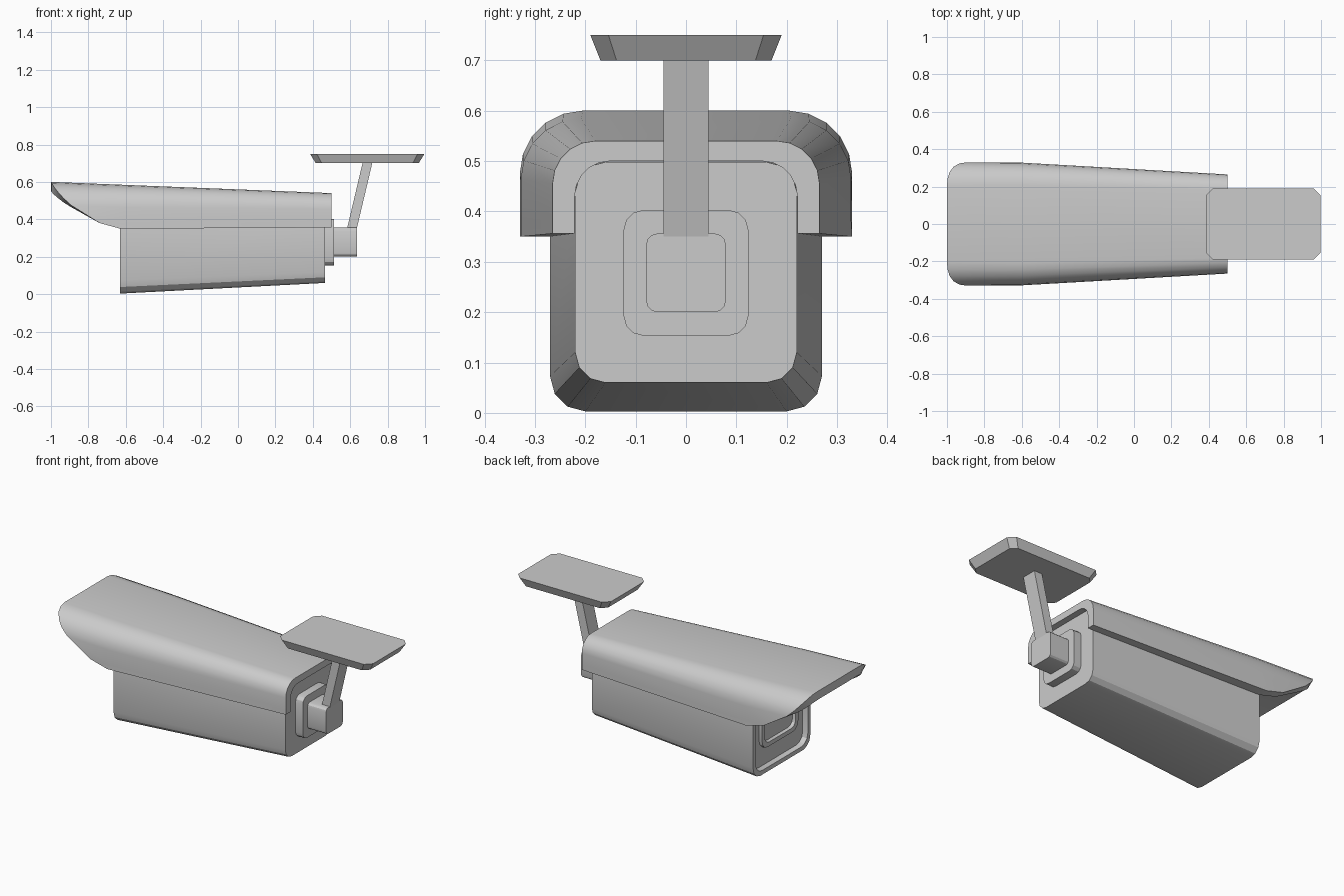
import bpy, bmesh, math

if "Cube" in bpy.data.objects:
    bpy.data.objects.remove(bpy.data.objects["Cube"])


def finish(name, bm):
    bmesh.ops.recalc_face_normals(bm, faces=bm.faces)
    me = bpy.data.meshes.new(name)
    bm.to_mesh(me)
    bm.free()
    ob = bpy.data.objects.new(name, me)
    bpy.context.collection.objects.link(ob)
    bpy.ops.object.select_all(action='DESELECT')
    ob.select_set(True)
    bpy.context.view_layer.objects.active = ob
    bpy.ops.object.shade_smooth_by_angle(angle=math.radians(28))
    return ob


def loft(name, loops, strip_caps=False):
    """Skin closed loops; cap ends with one face, or a strip across a thin U."""
    bm = bmesh.new()
    rings = [[bm.verts.new(p) for p in lp] for lp in loops]
    n = len(rings[0])
    for a, b in zip(rings, rings[1:]):
        for i in range(n):
            j = (i + 1) % n
            bm.faces.new((a[i], a[j], b[j], b[i]))
    for r in (rings[0], rings[-1]):
        if strip_caps:
            for i in range(n // 2 - 1):
                bm.faces.new((r[i], r[i + 1], r[n - 2 - i], r[n - 1 - i]))
        else:
            bm.faces.new(r)
    return finish(name, bm)


def rrect(hw, lo, hi, r, seg=3):
    """Rounded rectangle, half width hw, from lo to hi."""
    pts = []
    for k, (sx, top) in enumerate(((1, 1), (-1, 1), (-1, 0), (1, 0))):
        cx, cy = sx * (hw - r), (hi - r if top else lo + r)
        for i in range(seg + 1):
            a = math.pi / 2 * (k + i / seg)
            pts.append((cx + r * math.cos(a), cy + r * math.sin(a)))
    return pts


def across_x(x, *args):
    return [(x, y, z) for y, z in rrect(*args)]


# Tapered housing with a recessed front panel
loft("camera_body", [
    across_x(0.465, 0.22, 0.06, 0.498, 0.06),
    across_x(-0.63, 0.27, 0.003, 0.535, 0.07),
    across_x(-0.63, 0.245, 0.028, 0.51, 0.06),
    across_x(-0.60, 0.24, 0.033, 0.505, 0.06),
])

# Window frame with sunken glass
loft("lens_window", [
    across_x(-0.59, 0.17, 0.14, 0.44, 0.05),
    across_x(-0.62, 0.17, 0.14, 0.44, 0.05),
    across_x(-0.62, 0.145, 0.165, 0.415, 0.04),
    across_x(-0.603, 0.14, 0.17, 0.41, 0.04),
])


# Sun hood: open U-shaped shell with a swept front edge
def arch(hw, bot, top, r, seg=5):
    half = [(hw, bot), (hw, bot + 0.03)]
    half += [(hw - r + r * math.cos(a), top - r + r * math.sin(a))
             for a in (math.pi / 2 * i / seg for i in range(seg + 1))]
    return half + [(-y, z) for y, z in reversed(half)]


SWEEP = [(0.35, -0.63), (0.38, -0.74), (0.48, -0.9), (0.53, -0.95),
         (0.575, -0.985), (0.6, -1.0)]


def sweep_x(z):
    for (z0, x0), (z1, x1) in zip(SWEEP, SWEEP[1:]):
        if z <= z1:
            return x0 + (x1 - x0) * (z - z0) / (z1 - z0)
    return -1.0


def hood_loop(outer, inner, x=None):
    o, i = arch(*outer), arch(*inner)
    xs = [sweep_x(z) if x is None else x for _, z in o]
    lo = [(a, y, z) for a, (y, z) in zip(xs, o)]
    li = [(a, y, z) for a, (y, z) in zip(xs, i)]
    return lo + li[::-1]


loft("sun_hood", [
    hood_loop((0.33, 0.35, 0.6, 0.125), (0.272, 0.35, 0.55, 0.085)),
    hood_loop((0.328, 0.35, 0.584, 0.12), (0.27, 0.35, 0.536, 0.08), -0.6),
    hood_loop((0.265, 0.356, 0.54, 0.085), (0.221, 0.356, 0.5, 0.07), 0.5),
], strip_caps=True)

# Rear mounting plate and pivot block
loft("rear_plate", [across_x(x, 0.124, 0.153, 0.403, 0.04) for x in (0.455, 0.513)])
loft("pivot_block", [across_x(x, 0.079, 0.2, 0.356, 0.022) for x in (0.505, 0.635)])

# Slanted arm
loft("arm", [[(x + dx, y, z) for dx, y in
              ((-0.026, -0.045), (0.026, -0.045), (0.026, 0.045), (-0.026, 0.045))]
             for x, z in ((0.599, 0.31), (0.609, 0.35), (0.694, 0.71))])

# Ceiling plate, tapered with clipped corners
loft("ceiling_plate", [[(0.691 + x, y, z) for x, y in rrect(hw, -hd, hd, c, 1)]
                       for hw, hd, c, z in ((0.275, 0.17, 0.032, 0.70),
                                            (0.306, 0.19, 0.036, 0.75))])
